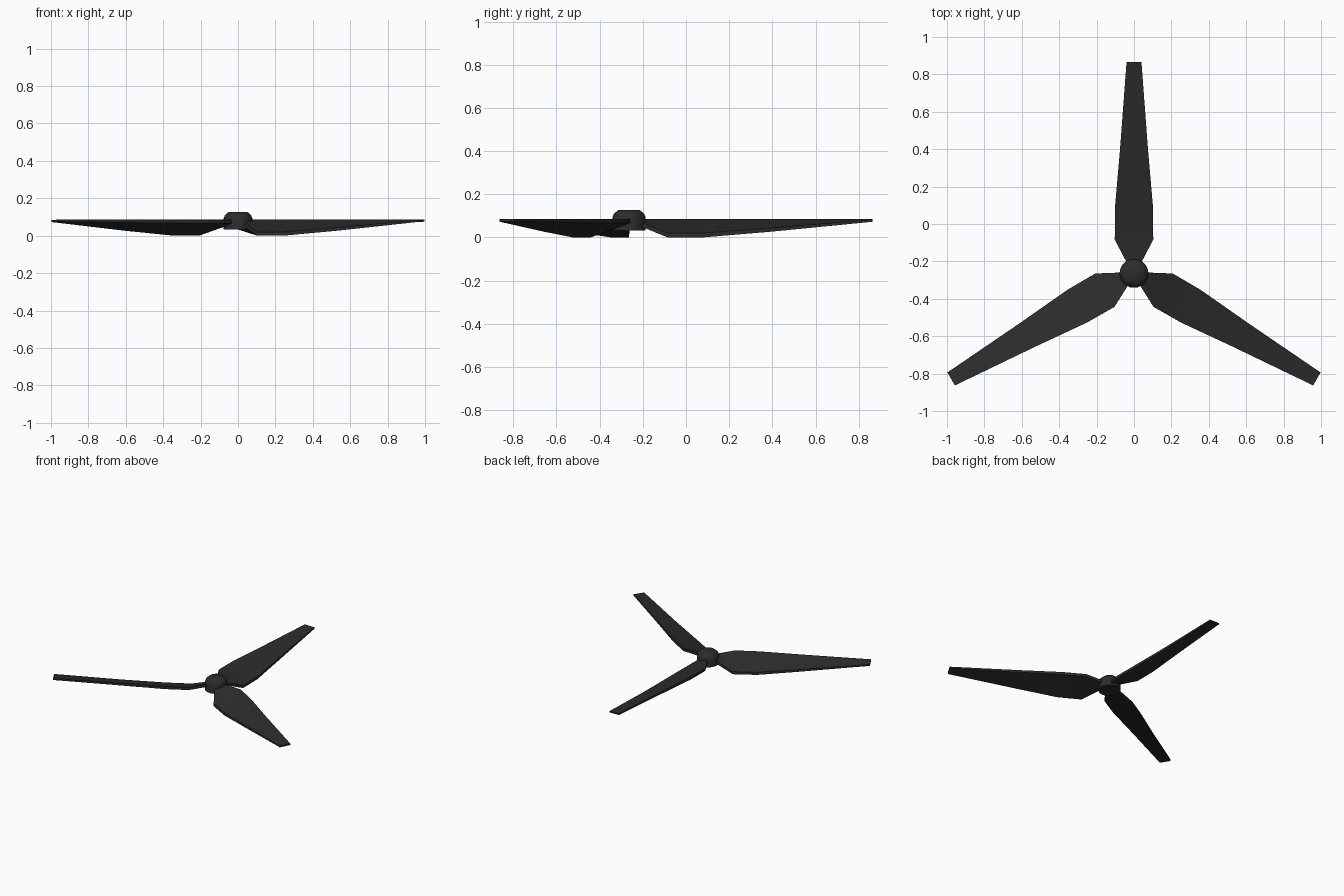
import bpy, bmesh, math
from mathutils import Matrix

if "Cube" in bpy.data.objects:
    bpy.data.objects.remove(bpy.data.objects["Cube"])

CENTRE_Y = -0.264

dark = bpy.data.materials.new("dark_plastic")
dark.diffuse_color = (0.025, 0.025, 0.025, 1)
dark.use_nodes = True
dark.node_tree.nodes["Principled BSDF"].inputs["Base Color"].default_value = dark.diffuse_color


def finish(bm, name, angle):
    bmesh.ops.recalc_face_normals(bm, faces=bm.faces)
    mesh = bpy.data.meshes.new(name)
    bm.to_mesh(mesh)
    bm.free()
    mesh.materials.append(dark)
    obj = bpy.data.objects.new(name, mesh)
    bpy.context.collection.objects.link(obj)
    obj.location.y = CENTRE_Y
    bpy.ops.object.select_all(action='DESELECT')
    obj.select_set(True)
    bpy.context.view_layer.objects.active = obj
    bpy.ops.object.shade_smooth_by_angle(angle=math.radians(angle))
    return obj


# hub: lathed cap with a chamfered top
bm = bmesh.new()
profile = [(0.077, 0.032), (0.077, 0.092), (0.070, 0.110), (0.050, 0.127)]
sides = 24
rings = [[bm.verts.new((r * math.cos(2 * math.pi * i / sides),
                        r * math.sin(2 * math.pi * i / sides), z))
          for i in range(sides)] for r, z in profile]
for a, b in zip(rings, rings[1:]):
    for i in range(sides):
        j = (i + 1) % sides
        bm.faces.new((a[i], a[j], b[j], b[i]))
bm.faces.new(rings[0])
bm.faces.new(rings[-1])
finish(bm, "hub", 45)

# twisted blade sections: radius, half width, low edge underside, thickness
stations = [
    (0.045, 0.032, 0.055, 0.020),
    (0.180, 0.103, 0.000, 0.020),
    (0.350, 0.102, 0.001, 0.020),
    (0.660, 0.075, 0.027, 0.017),
    (1.129, 0.040, 0.073, 0.011),
]
TOP = 0.086  # height of the raised edge, constant along the blade

for n in range(3):
    bm = bmesh.new()
    loops = []
    for r, w, low, t in stations:
        loops.append([bm.verts.new(p) for p in (
            (-w, r, TOP - t), (w, r, low), (w, r, low + t), (-w, r, TOP))])
    for a, b in zip(loops, loops[1:]):
        for i in range(4):
            j = (i + 1) % 4
            bm.faces.new((a[i], a[j], b[j], b[i]))
    bm.faces.new(loops[0])
    bm.faces.new(loops[-1])
    turn = Matrix.Rotation(n * 2 * math.pi / 3, 4, 'Z')
    bmesh.ops.transform(bm, matrix=turn, verts=bm.verts)
    finish(bm, f"blade_{n + 1}", 35)
